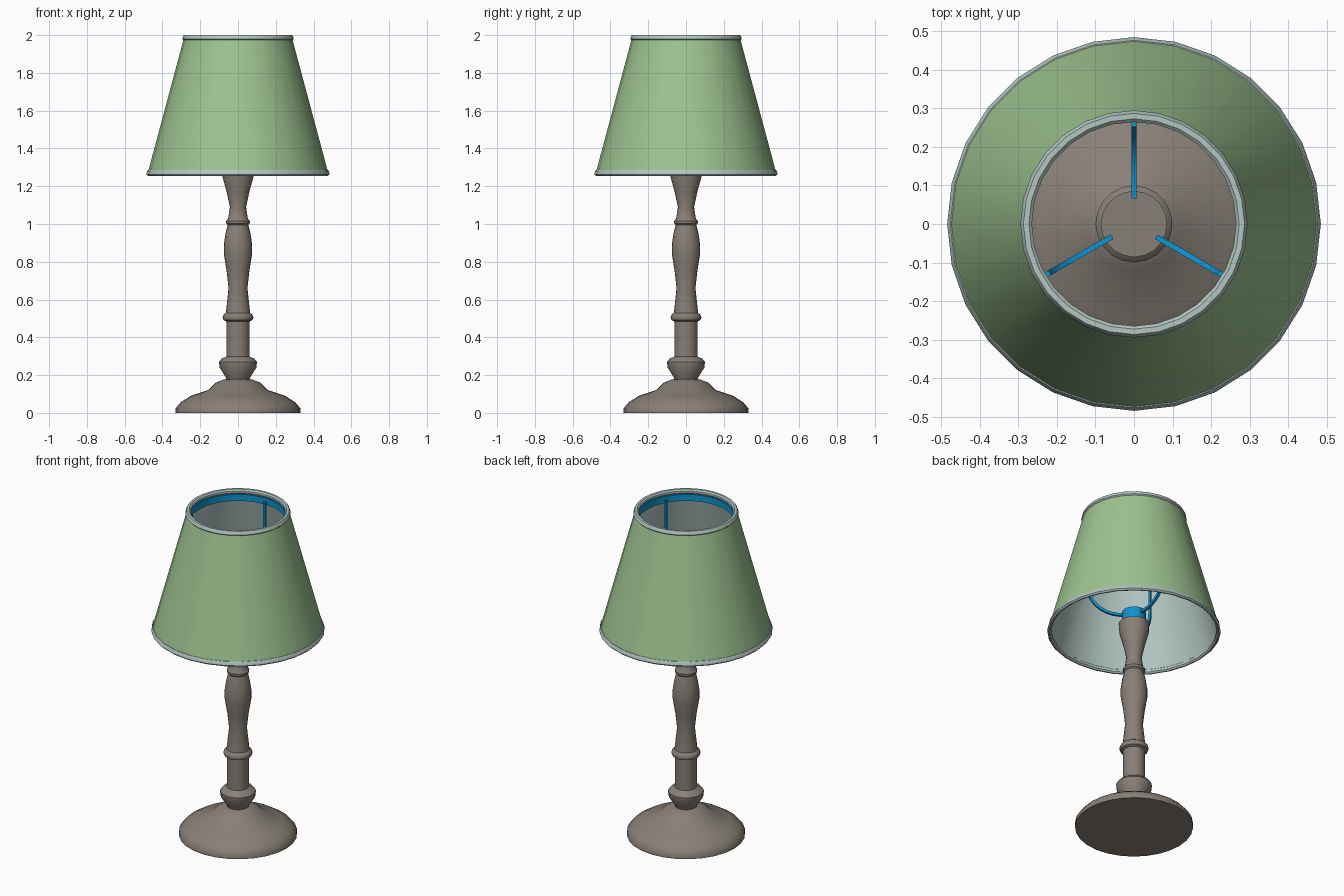
import bpy, bmesh
from math import sin, cos, pi, radians
from mathutils import Matrix, Vector

cube = bpy.data.objects.get("Cube")
if cube:
    bpy.data.objects.remove(cube, do_unlink=True)


def material(name, r, g, b):
    m = bpy.data.materials.new(name)
    m.use_nodes = True
    m.diffuse_color = (r, g, b, 1)
    m.node_tree.nodes["Principled BSDF"].inputs["Base Color"].default_value = (r, g, b, 1)
    return m


wood = material("grey brown wood", 0.25, 0.215, 0.185)
green = material("green fabric", 0.34, 0.55, 0.28)
pale = material("pale lining", 0.45, 0.57, 0.54)
blue = material("blue metal", 0.005, 0.29, 0.62)


def finish(bm, name, mats, angle=40, fix_normals=True):
    if fix_normals:
        bmesh.ops.recalc_face_normals(bm, faces=bm.faces[:])
    mesh = bpy.data.meshes.new(name)
    bm.to_mesh(mesh)
    bm.free()
    for m in mats:
        mesh.materials.append(m)
    ob = bpy.data.objects.new(name, mesh)
    bpy.context.collection.objects.link(ob)
    bpy.ops.object.select_all(action="DESELECT")
    ob.select_set(True)
    bpy.context.view_layer.objects.active = ob
    bpy.ops.object.shade_smooth_by_angle(angle=radians(angle))
    return ob


def lathe(name, profile, sides, mats, closed=False, caps=False, slots=None):
    """Revolve (radius, height) points around z; slots gives a material per band."""
    bm = bmesh.new()
    rings = [[bm.verts.new((r * cos(2 * pi * i / sides), r * sin(2 * pi * i / sides), z))
              for i in range(sides)] for r, z in profile]
    count = len(rings)
    for k in range(count if closed else count - 1):
        low, high = rings[k], rings[(k + 1) % count]
        for i in range(sides):
            j = (i + 1) % sides
            f = bm.faces.new((low[i], low[j], high[j], high[i]))
            f.material_index = slots[k] if slots else 0
    if caps:
        bm.faces.new(rings[0][::-1])
        bm.faces.new(rings[-1])
    return finish(bm, name, mats, fix_normals=closed or caps)


# Turned foot
lathe("foot", [(0.33, 0), (0.33, 0.025), (0.305, 0.055), (0.25, 0.09), (0.16, 0.12),
               (0.118, 0.16), (0.075, 0.177), (0.05, 0.18)], 28, [wood], caps=True)

# Turned stem with collars and a flared top
lathe("stem", [(0.06, 0.175), (0.065, 0.19), (0.098, 0.24), (0.1, 0.27), (0.085, 0.288),
               (0.062, 0.298), (0.062, 0.485), (0.077, 0.492), (0.082, 0.505),
               (0.077, 0.52), (0.064, 0.53), (0.05, 0.66), (0.06, 0.75), (0.075, 0.84),
               (0.075, 0.89), (0.066, 0.95), (0.055, 0.995), (0.062, 1.002),
               (0.063, 1.015), (0.052, 1.028), (0.043, 1.09), (0.06, 1.17),
               (0.082, 1.25), (0.086, 1.31)], 20, [wood], caps=True)

# Socket sleeve and carrier ring
lathe("socket_sleeve", [(0.066, 1.31), (0.066, 1.385)], 20, [blue])
lathe("carrier_ring", [(0.267, 1.93), (0.277, 1.93), (0.277, 1.97), (0.267, 1.97)],
      28, [blue], closed=True)

# Fabric shade with a pale lining inside
lathe("shade", [(0.478, 1.27), (0.286, 1.985), (0.278, 1.985), (0.468, 1.27)],
      28, [green, pale], closed=True, slots=[0, 1, 1, 1])


# Rounded trim on both shade edges
def trim(name, inner, outer, bottom, top):
    c = 0.008
    lathe(name, [(inner, bottom + c), (inner + c, bottom), (outer - c, bottom),
                 (outer, bottom + c), (outer - 0.003, top - c), (outer - c, top),
                 (inner + c, top), (inner, top - c)], 28, [pale], closed=True)


trim("top_trim", 0.265, 0.295, 1.972, 2.0)
trim("bottom_trim", 0.462, 0.485, 1.255, 1.285)


# Three curved arms from the sleeve up to the ring
def arm(name, angle):
    path = [Vector((0.066, 0, 1.36))]
    for i in range(9):
        t = pi / 2 * i / 8
        path.append(Vector((0.09 + 0.17 * sin(t), 0, 1.52 - 0.16 * cos(t))))
    path.append(Vector((0.26, 0, 1.95)))
    bm = bmesh.new()
    side = Vector((0, 0.007, 0))
    rings = []
    for k, p in enumerate(path):
        along = (path[min(k + 1, len(path) - 1)] - path[max(k - 1, 0)]).normalized()
        out = along.cross(Vector((0, 1, 0))) * 0.008
        rings.append([bm.verts.new(p + s) for s in
                      (side + out, out - side, -side - out, side - out)])
    for a, b in zip(rings, rings[1:]):
        for i in range(4):
            j = (i + 1) % 4
            bm.faces.new((a[i], a[j], b[j], b[i]))
    bm.faces.new(rings[0])
    bm.faces.new(rings[-1])
    bm.transform(Matrix.Rotation(radians(angle), 4, "Z"))
    finish(bm, name, [blue])


for name, angle in (("back_arm", 90), ("right_arm", 210), ("left_arm", 330)):
    arm(name, angle)
